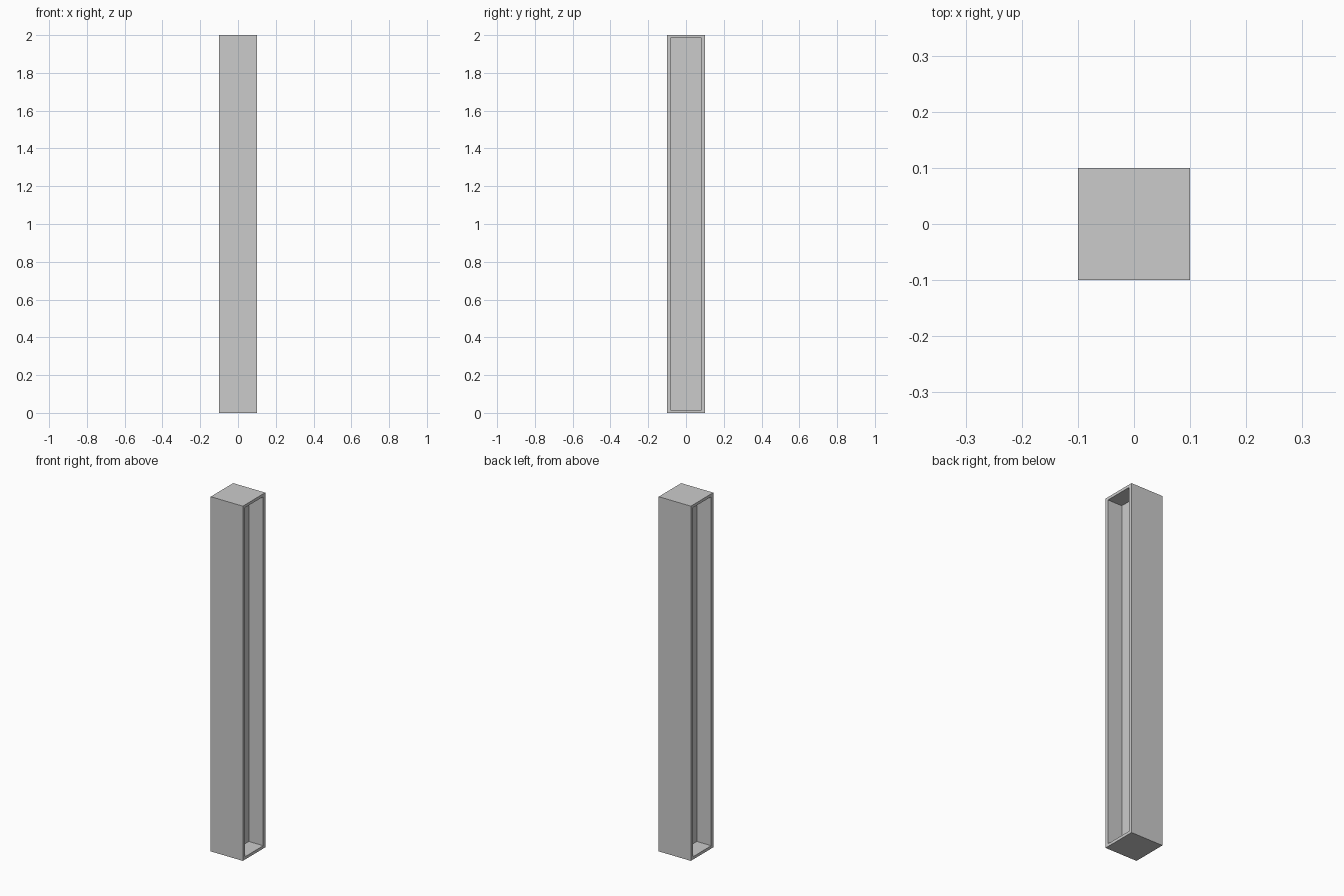
import bpy

if "Cube" in bpy.data.objects:
    bpy.data.objects.remove(bpy.data.objects["Cube"])

W, H = 0.2, 2.0      # overall width and height
PLATE = 0.016        # end plate thickness
FLANGE = 0.018       # flange thickness
WEB = 0.02           # web thickness


def box(name, size, loc):
    bpy.ops.mesh.primitive_cube_add(size=1, location=loc)
    ob = bpy.context.object
    ob.name = name
    ob.scale = size
    bpy.ops.object.transform_apply(location=False, rotation=False, scale=True)
    return ob


inner_h = H - 2 * PLATE

# square end plates
box("base_plate", (W, W, PLATE), (0, 0, PLATE / 2))
box("top_plate", (W, W, PLATE), (0, 0, H - PLATE / 2))

# flanges at front and back
for name, side in (("front_flange", -1), ("back_flange", 1)):
    box(name, (W, FLANGE, inner_h), (0, side * (W - FLANGE) / 2, H / 2))

# central web joining the flanges
box("web", (WEB, W - 2 * FLANGE, inner_h), (0, 0, H / 2))
